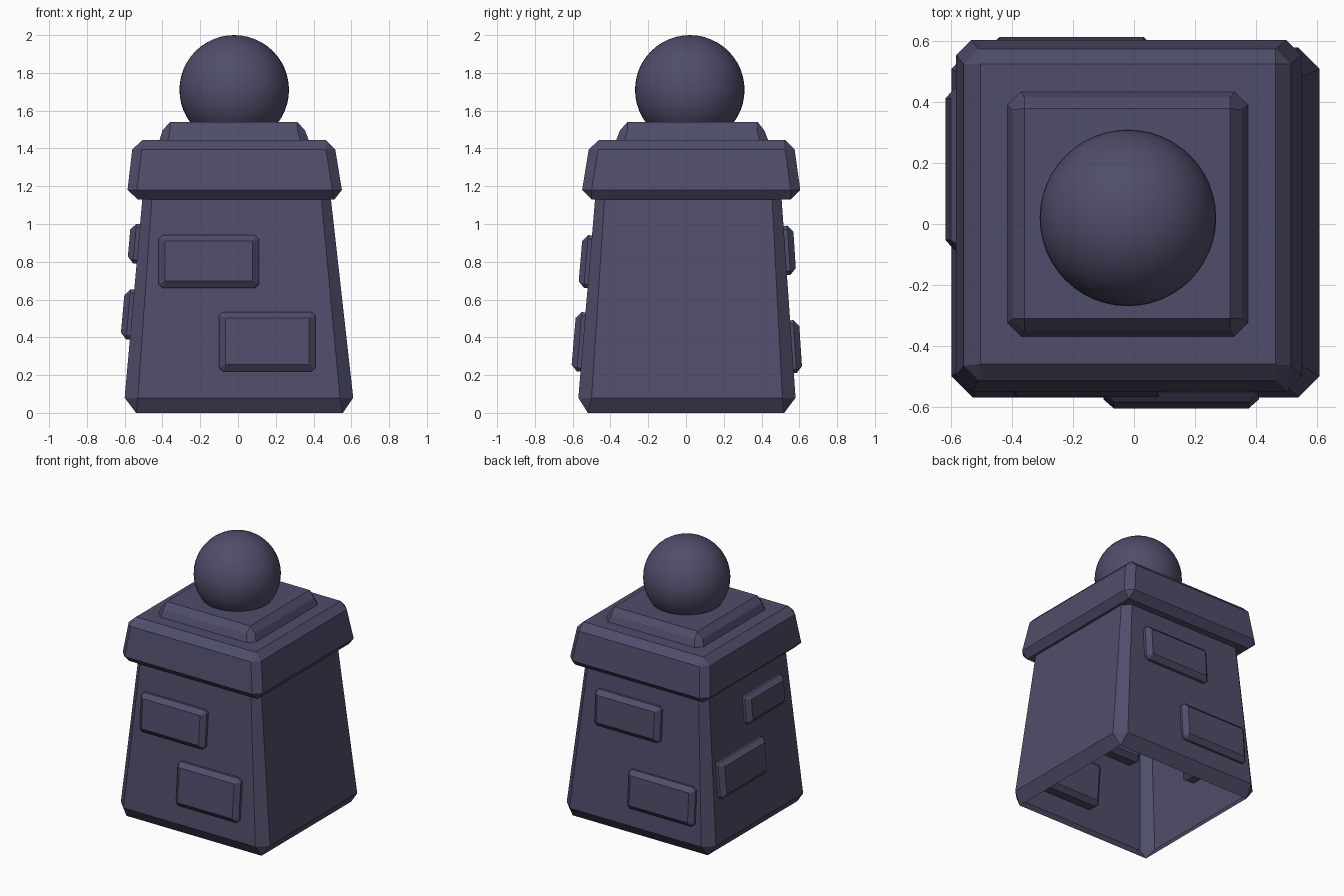
import bpy, bmesh
from mathutils import Matrix, Vector

if "Cube" in bpy.data.objects:
    bpy.data.objects.remove(bpy.data.objects["Cube"])

mat = bpy.data.materials.new("dark_slate_violet")
mat.diffuse_color = (0.078, 0.075, 0.145, 1.0)
mat.use_nodes = True
mat.node_tree.nodes["Principled BSDF"].inputs["Base Color"].default_value = mat.diffuse_color


def loft(name, rings, close_start=True, matrix=Matrix()):
    """Stack of rectangles (x0, x1, y0, y1, z, corner cut) joined into one shell."""
    bm = bmesh.new()
    loops = []
    for x0, x1, y0, y1, z, c in rings:
        pts = [(x0 + c, y0), (x1 - c, y0), (x1, y0 + c), (x1, y1 - c),
               (x1 - c, y1), (x0 + c, y1), (x0, y1 - c), (x0, y0 + c)]
        loops.append([bm.verts.new(matrix @ Vector((x, y, z))) for x, y in pts])
    for a, b in zip(loops, loops[1:]):
        for i in range(8):
            j = (i + 1) % 8
            bm.faces.new((a[i], a[j], b[j], b[i]))
    if close_start:
        bm.faces.new(loops[0][::-1])
    bm.faces.new(loops[-1])
    # uncut corners collapse to single points
    bmesh.ops.remove_doubles(bm, verts=bm.verts, dist=0.0005)
    me = bpy.data.meshes.new(name)
    bm.to_mesh(me)
    bm.free()
    me.materials.append(mat)
    ob = bpy.data.objects.new(name, me)
    bpy.context.collection.objects.link(ob)
    return ob


# Tapered hollow body, open underneath
loft("pillar_body", [
    (-0.54, 0.555, -0.52, 0.52, 0.0, 0.0),
    (-0.60, 0.61, -0.57, 0.58, 0.08, 0.07),
    (-0.505, 0.49, -0.48, 0.505, 1.15, 0.05),
], close_start=False)

# Overhanging cap
loft("pillar_cap", [
    (-0.53, 0.51, -0.50, 0.555, 1.13, 0.0),
    (-0.585, 0.55, -0.55, 0.605, 1.18, 0.05),
    (-0.56, 0.515, -0.515, 0.575, 1.395, 0.05),
    (-0.505, 0.465, -0.46, 0.525, 1.445, 0.0),
])

# Small plinth below the ball
loft("ball_plinth", [
    (-0.42, 0.38, -0.375, 0.44, 1.43, 0.045),
    (-0.40, 0.355, -0.35, 0.415, 1.495, 0.04),
    (-0.36, 0.315, -0.31, 0.38, 1.54, 0.0),
])

# Ball on top
bpy.ops.mesh.primitive_uv_sphere_add(segments=48, ring_count=24, radius=0.29,
                                     location=(-0.02, 0.02, 1.71))
ball = bpy.context.object
ball.name = "ball"
ball.data.materials.append(mat)
bpy.ops.object.shade_smooth()


def brick(name, center, normal, tangent, width, height):
    """Bevelled block set through a leaning wall."""
    n, t = Vector(normal).normalized(), Vector(tangent)
    v = n.cross(t)
    m = Matrix((t, v, n)).transposed().to_4x4()
    m.translation = Vector(center)
    w, h, b = width / 2, height / 2, 0.033
    full, inner = (-w, w, -h, h), (-w + b, w - b, -h + b, h - b)
    loft(name, [(*inner, -0.10, 0.0), (*full, -0.07, 0.02),
                (*full, 0.02, 0.02), (*inner, 0.05, 0.0)], matrix=m)


# Raised bricks: two each on the front, back and left walls
FRONT = ((0, -1, 0.085), (1, 0, 0))
BACK = ((0, 1, 0.066), (-1, 0, 0))
LEFT = ((-1, 0, 0.09), (0, -1, 0))
for name, center, wall, w, h in [
    ("front_brick_upper", (-0.155, -0.509, 0.80), FRONT, 0.53, 0.28),
    ("front_brick_lower", (0.155, -0.545, 0.375), FRONT, 0.51, 0.315),
    ("back_brick_upper", (0.09, 0.525, 0.86), BACK, 0.53, 0.26),
    ("back_brick_lower", (-0.205, 0.557, 0.35), BACK, 0.54, 0.28),
    ("left_brick_upper", (-0.527, -0.13, 0.895), LEFT, 0.44, 0.21),
    ("left_brick_lower", (-0.561, 0.18, 0.52), LEFT, 0.53, 0.265),
]:
    brick(name, center, wall[0], wall[1], w, h)
